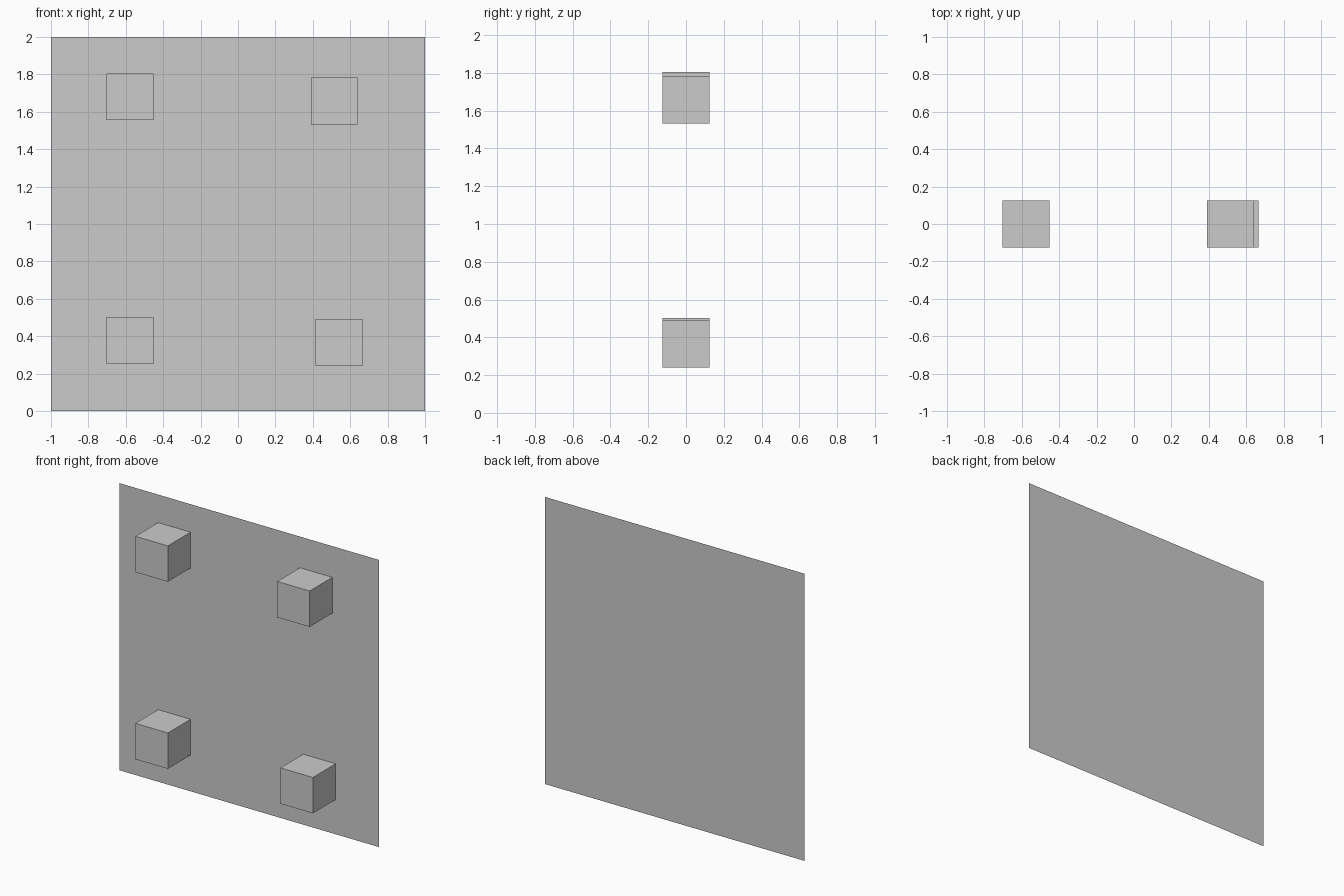
import bpy

# Remove the default object
if "Cube" in bpy.data.objects:
    bpy.data.objects.remove(bpy.data.objects["Cube"], do_unlink=True)

SIZE = 0.25
BACK = SIZE / 2

# Single plain grey for everything
GREY = (0.6, 0.6, 0.6, 1.0)
grey = bpy.data.materials.new("plain_grey")
grey.use_nodes = True
grey.diffuse_color = GREY
shader = next(n for n in grey.node_tree.nodes if n.type == 'BSDF_PRINCIPLED')
shader.inputs["Base Color"].default_value = GREY


def finish(name):
    obj = bpy.context.object
    obj.name = name
    obj.data.materials.append(grey)
    return obj


# Thin upright square sheet, facing the front
bpy.ops.mesh.primitive_plane_add(size=2, location=(0, BACK, 1),
                                 rotation=(1.570796, 0, 0))
finish("back_panel")

# Four blocks whose backs rest flush on the panel
blocks = {
    "upper_right_block": (-0.578, 1.68),
    "upper_left_block": (0.515, 1.658),
    "lower_right_block": (-0.578, 0.377),
    "lower_left_block": (0.54, 0.366),
}
for name, (x, z) in blocks.items():
    bpy.ops.mesh.primitive_cube_add(size=SIZE, location=(x, 0, z))
    finish(name)
